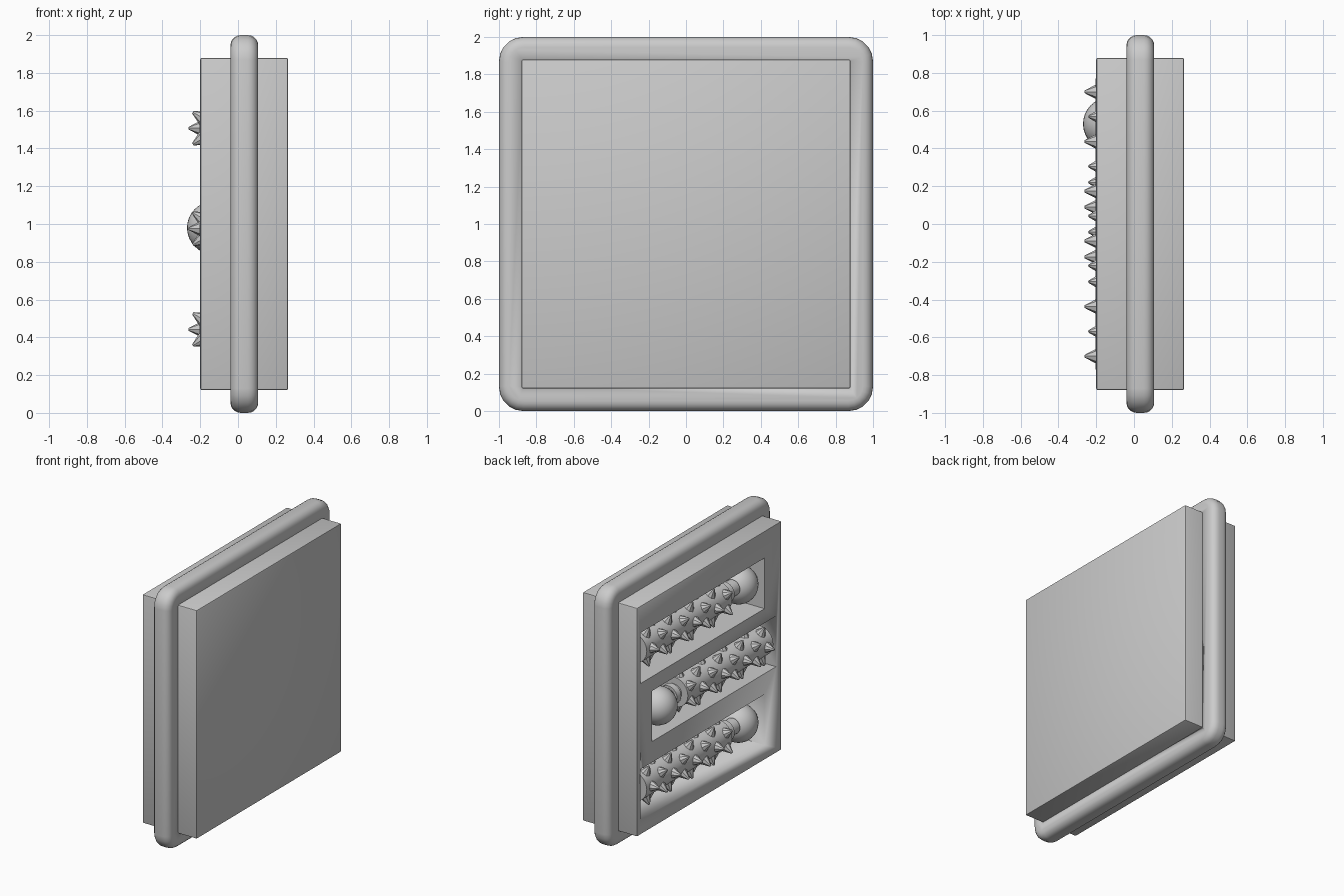
import bpy, bmesh, math
from mathutils import Matrix, Vector

if "Cube" in bpy.data.objects:
    bpy.data.objects.remove(bpy.data.objects["Cube"])

grey = bpy.data.materials.new("plain grey")
grey.diffuse_color = (0.6, 0.6, 0.6, 1)
grey.use_nodes = True
grey.node_tree.nodes["Principled BSDF"].inputs["Base Color"].default_value = grey.diffuse_color


def make(name, bm, angle=35):
    me = bpy.data.meshes.new(name)
    bmesh.ops.recalc_face_normals(bm, faces=bm.faces)
    bm.to_mesh(me)
    bm.free()
    me.materials.append(grey)
    ob = bpy.data.objects.new(name, me)
    bpy.context.collection.objects.link(ob)
    bpy.ops.object.select_all(action='DESELECT')
    ob.select_set(True)
    bpy.context.view_layer.objects.active = ob
    bpy.ops.object.shade_smooth_by_angle(angle=math.radians(angle))
    return ob


def box(lo, hi):
    bm = bmesh.new()
    lo, hi = Vector(lo), Vector(hi)
    mat = Matrix.Translation((lo + hi) / 2) @ Matrix.Diagonal((*(hi - lo), 1))
    bmesh.ops.create_cube(bm, size=1, matrix=mat)
    return bm


def bevel(bm, edges, width, segments):
    bmesh.ops.bevel(bm, geom=edges, offset=width, segments=segments,
                    profile=0.5, affect='EDGES', clamp_overlap=True)


def cut(ob, cutters):
    bpy.context.view_layer.objects.active = ob
    for c in cutters:
        mod = ob.modifiers.new("cut", 'BOOLEAN')
        mod.operation, mod.solver, mod.object = 'DIFFERENCE', 'EXACT', c
        bpy.ops.object.modifier_apply(modifier=mod.name)
    for c in cutters:
        bpy.data.objects.remove(c)


# thick square body with three slots opening to -x
bm = box((-0.2, -0.88, 0.12), (0.265, 0.88, 1.88))
bevel(bm, bm.edges[:], 0.01, 2)
body = make("body", bm)
slots = []
for y0, y1, z in ((-0.67, 0.84, 1.48), (-0.81, 0.70, 0.98), (-0.67, 0.84, 0.43)):
    slots.append(make("slot_cutter", box((-0.4, y0, z - 0.195), (0.08, y1, z + 0.195))))
cut(body, slots)

# rounded rim around the body
bm = box((-0.04, -1, 0), (0.107, 1, 2))
corners = [e for e in bm.edges if abs(e.verts[0].co.x - e.verts[1].co.x) > 0.01]
bevel(bm, corners, 0.13, 5)
outline = [e for e in bm.edges if abs(e.verts[0].co.x - e.verts[1].co.x) < 0.01]
bevel(bm, outline, 0.055, 5)
rim = make("rim", bm)
cut(rim, [make("rim_cutter", box((-0.3, -0.87, 0.13), (0.3, 0.87, 1.87)))])


# spiked roller with a neck, running along y; side is the end that carries the ball
def roller(name, side, z):
    axis_x, radius, tip = -0.092, 0.113, 0.17
    bm = bmesh.new()

    def cyl(y0, y1, r, segs):
        mat = (Matrix.Translation((axis_x, side * (y0 + y1) / 2, z))
               @ Matrix.Rotation(math.pi / 2, 4, 'X'))
        bmesh.ops.create_cone(bm, cap_ends=True, segments=segs, radius1=r,
                              radius2=r, depth=abs(y1 - y0), matrix=mat)

    cyl(-0.77, 0.27, radius, 32)
    cyl(0.25, 0.44, 0.06, 24)
    cyl(0.30, 0.35, 0.078, 24)
    # staggered rings of six spikes
    for ring in range(8):
        y = side * (-0.70 + 0.1315 * ring)
        for k in range(6):
            a = math.radians(60 * k + 30 * (ring % 2))
            d = Vector((-math.cos(a), 0, math.sin(a)))
            inner = radius - 0.015
            mat = (Matrix.Translation(Vector((axis_x, y, z)) + d * (inner + tip) / 2)
                   @ d.to_track_quat('Z', 'Y').to_matrix().to_4x4())
            bmesh.ops.create_cone(bm, cap_ends=True, segments=8, radius1=0.044,
                                  radius2=0.007, depth=tip - inner, matrix=mat)
    make(name, bm)


def ball(name, x, y, z):
    bm = bmesh.new()
    bmesh.ops.create_uvsphere(bm, u_segments=32, v_segments=16, radius=0.14,
                              matrix=Matrix.Translation((x, y, z)))
    make(name, bm)


roller("top_roller", -1, 1.507)
roller("middle_roller", 1, 0.975)
roller("bottom_roller", -1, 0.442)
ball("top_ball", -0.055, -0.56, 1.475)
ball("middle_ball", -0.13, 0.53, 0.98)
ball("bottom_ball", -0.055, -0.56, 0.41)
